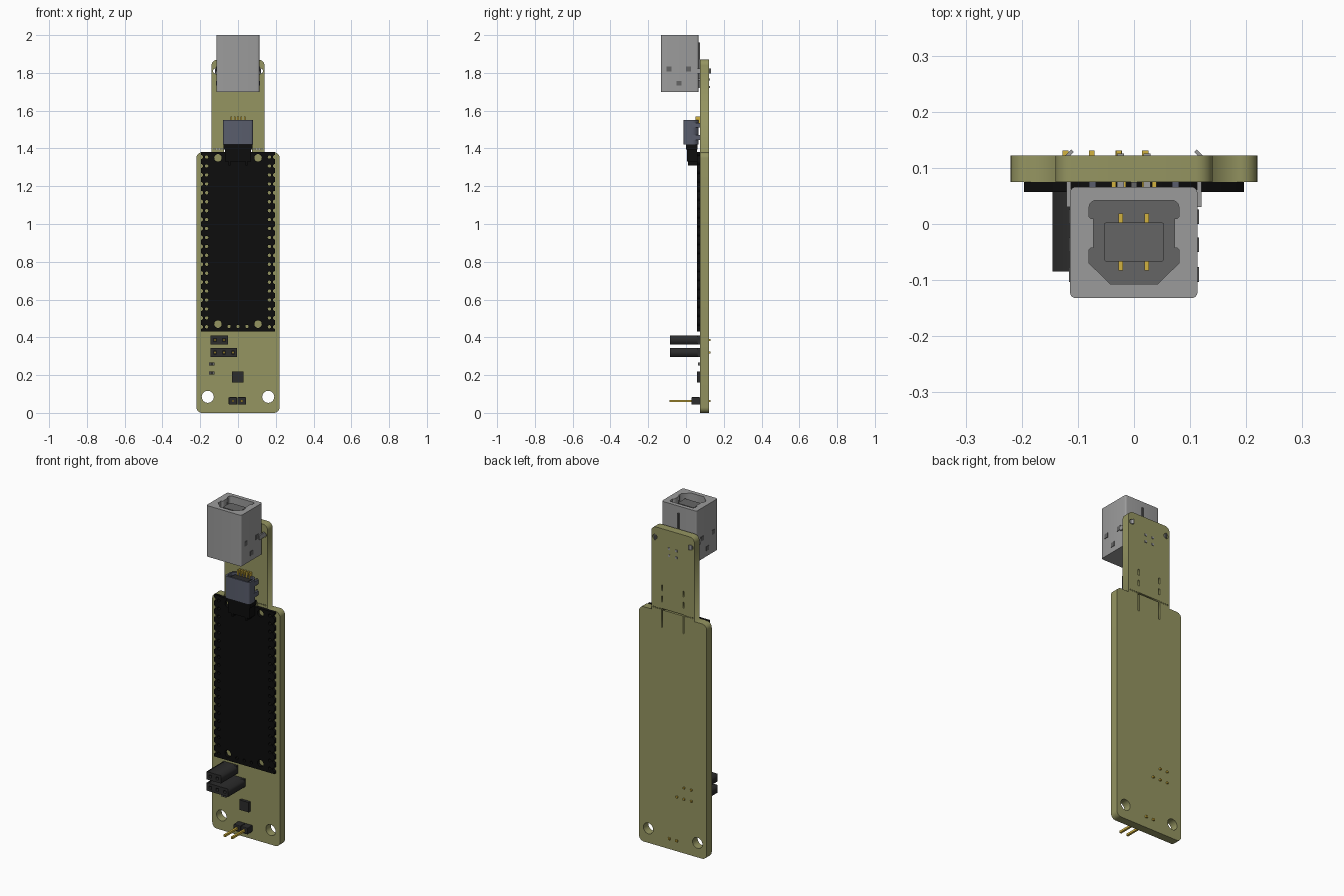
import bpy, bmesh, math
from mathutils import Vector, Matrix

if "Cube" in bpy.data.objects:
    bpy.data.objects.remove(bpy.data.objects["Cube"])


def material(name, *rgb):
    m = bpy.data.materials.new(name)
    m.diffuse_color = (*rgb, 1)
    m.use_nodes = True
    m.node_tree.nodes["Principled BSDF"].inputs["Base Color"].default_value = m.diffuse_color
    return m


OLIVE = material("board_olive", 0.30, 0.30, 0.12)
BLACK = material("solder_black", 0.004, 0.004, 0.004)
DARK = material("dark_plastic", 0.025, 0.025, 0.025)
GOLD = material("gold", 0.65, 0.45, 0.05)
STEEL = material("blue_steel", 0.10, 0.11, 0.15)
SILVER = material("shell_grey", 0.33, 0.33, 0.33)
INNER = material("inner_grey", 0.13, 0.13, 0.13)


def boxes(name, spans, mat, bevel=0):
    """One object from boxes given as (x0, x1, y0, y1, z0, z1)."""
    bm = bmesh.new()
    for x0, x1, y0, y1, z0, z1 in spans:
        c = Vector((x0 + x1, y0 + y1, z0 + z1)) / 2
        bmesh.ops.create_cube(bm, size=1, matrix=Matrix.Translation(c) @
                              Matrix.Diagonal((x1 - x0, y1 - y0, z1 - z0, 1)))
    if bevel:
        bmesh.ops.bevel(bm, geom=bm.edges[:], offset=bevel, segments=2,
                        affect='EDGES', profile=0.5)
    me = bpy.data.meshes.new(name)
    bm.to_mesh(me)
    bm.free()
    me.materials.append(mat)
    ob = bpy.data.objects.new(name, me)
    bpy.context.collection.objects.link(ob)
    return ob


def plate(name, outline, holes, lo, hi, mat, axis='Y'):
    """Extruded outline with holes; axis Y uses (x, z) points, axis Z uses (x, y)."""
    cu = bpy.data.curves.new(name, 'CURVE')
    cu.dimensions, cu.fill_mode, cu.extrude = '2D', 'BOTH', (hi - lo) / 2
    for pts in [outline] + holes:
        sp = cu.splines.new('POLY')
        sp.points.add(len(pts) - 1)
        for p, (u, v) in zip(sp.points, pts):
            p.co = (u, v, 0, 1)
        sp.use_cyclic_u = True
    cu.materials.append(mat)
    ob = bpy.data.objects.new(name, cu)
    bpy.context.collection.objects.link(ob)
    if axis == 'Y':
        ob.rotation_euler.x = math.pi / 2
        ob.location.y = (lo + hi) / 2
    else:
        ob.location.z = (lo + hi) / 2
    bpy.ops.object.select_all(action='DESELECT')
    ob.select_set(True)
    bpy.context.view_layer.objects.active = ob
    bpy.ops.object.convert(target='MESH')
    return ob


def rounded(corners, n=6):
    """Polygon from (u, v, radius) corners with filleted corners."""
    out = []
    for i, (u, v, r) in enumerate(corners):
        p = Vector((u, v))
        if r == 0:
            out.append((u, v))
            continue
        a = p + (Vector(corners[i - 1][:2]) - p).normalized() * r
        b = p + (Vector(corners[(i + 1) % len(corners)][:2]) - p).normalized() * r
        w = math.sqrt(0.5)
        for k in range(n + 1):
            t = k / n
            c0, c1, c2 = (1 - t) ** 2, 2 * w * t * (1 - t), t * t
            out.append(tuple((a * c0 + p * c1 + b * c2) / (c0 + c1 + c2)))
    return out


def rect(u0, u1, v0, v1, r=0):
    return rounded([(u0, v0, r), (u1, v0, r), (u1, v1, r), (u0, v1, r)], 4)


def circle(u, v, r, n=12):
    return [(u + r * math.cos(2 * math.pi * k / n), v + r * math.sin(2 * math.pi * k / n))
            for k in range(n)]


# main board with mounting holes, break-off perforation and relief slots
R = 0.03
outline = rounded([(-.22, 0, R), (.22, 0, R), (.22, 1.38, R), (.14, 1.38, 0),
                   (.14, 1.87, R), (-.14, 1.87, R), (-.14, 1.38, 0), (-.22, 1.38, R)])
holes = [[(-.074, 1.29), (-.066, 1.29), (-.066, 1.393), (.066, 1.393), (.066, 1.29),
          (.074, 1.29), (.074, 1.401), (-.074, 1.401)]]
for s in (-1, 1):
    holes += [circle(s * .16, .085, .032, 24), circle(s * .117, 1.81, .015, 16)]
    holes += [rect(s * .07 - .004, s * .07 + .004, z, z + .035) for z in (1.44, 1.505)]
    holes += [circle(s * (.085 + .014 * k), 1.397, .004, 8) for k in range(4)]
plate("main_board", outline, holes, .075, .122, OLIVE)

# controller board with edge notches and rows of pin holes
P = 0.0473
rows = [.905 + (k - 9.5) * P for k in range(20)]
W, NR = .196, .011


def notched_edge(s, zs):
    pts = []
    for z in zs:
        d = s
        pts += [(s * (W - NR * math.sin(a)), z - d * NR * math.cos(a))
                for a in [math.pi * k / 6 for k in range(7)]]
    return pts


outline = ([(-W, .43), (W, .43)] + notched_edge(1, rows) +
           [(W, 1.38), (-W, 1.38)] + notched_edge(-1, rows[::-1]))
holes = [circle(x, .458, .009, 10) for x in (-P, 0, P)]
for s in (-1, 1):
    holes += [circle(s * .166, z, .009, 10) for z in rows]
    holes += [circle(s * .106, z, .02, 20) for z in (.47, 1.35)]
plate("controller_board", outline, holes, .057, .075, BLACK)

# small data socket on the controller board
boxes("small_socket", [(-.07, .07, .005, .058, 1.33, 1.40),
                       (-.078, .078, .0, .06, 1.395, 1.42),
                       (-.05, -.04, .01, .058, 1.31, 1.34),
                       (.04, .05, .01, .058, 1.31, 1.34)], BLACK)

# mating plug with shell, flared lip, feet and contacts
plug = rounded([(-.08, -.012, .012), (.08, -.012, .012), (.08, .045, .012),
                (.06, .066, .008), (-.06, .066, .008), (-.08, .045, .012)], 4)
cavity = rounded([(-.07, -.002, .008), (.07, -.002, .008), (.07, .042, .008),
                  (.055, .056, .006), (-.055, .056, .006), (-.07, .042, .008)], 4)
plate("plug_shell_body", plug, [], 1.42, 1.525, STEEL, 'Z')
plate("plug_shell_rim", plug, [cavity], 1.525, 1.55, STEEL, 'Z')
boxes("plug_insert", [(-.055, .055, .01, .05, 1.52, 1.54)], DARK)
boxes("plug_feet", [(s * .074 - .006, s * .074 + .006, .03, .082, z, z + .025)
                    for s in (-1, 1) for z in (1.445, 1.51)], STEEL)
boxes("plug_contacts", [(x - .004, x + .004, .05, .075, 1.53, 1.57)
                        for x in (-.036, -.018, 0, .018, .036)], GOLD)

# square data receptacle: base block, hollow shell, inner floor and tongue
shell = rect(-.114, .113, -.132, .066, .01)
opening = rounded([(-.042, -.107, 0), (.042, -.107, 0), (.08, -.07, 0), (.08, -.043, .004),
                   (.072, -.043, 0), (.072, .01, 0), (.08, .01, .004), (.08, .042, .012),
                   (-.08, .042, .012), (-.08, .01, .004), (-.072, .01, 0),
                   (-.072, -.043, 0), (-.08, -.043, .004), (-.08, -.07, 0)], 4)
plate("receptacle_base", shell, [], 1.70, 1.84, SILVER, 'Z')
plate("receptacle_shell", shell, [opening], 1.84, 2.0, SILVER, 'Z')
plate("receptacle_floor", opening, [], 1.835, 1.845, INNER, 'Z')
plate("receptacle_tongue", rect(-.053, .053, -.067, .003, .004), [], 1.84, 1.98, INNER, 'Z')
boxes("receptacle_contacts", [(x - .004, x + .004, y - .008, y + .008, 1.84, 1.97)
                              for x in (-.024, .023) for y in (.011, -.075)], GOLD)

# receptacle details: side dimples, back seam, pins and bent board clips
boxes("receptacle_side_dimples",
      [(s * .114 - .002, s * .114 + .002, y - .013, y + .013, z - .013, z + .013)
       for s in (-1, 1) for y, z in ((-.09, 1.82), (.013, 1.82), (-.037, 1.745))], INNER)
boxes("receptacle_back_seam", [(-.005, .005, .06, .075, 1.72, 1.96)], INNER)
boxes("receptacle_pins", [(x - .006, x + .006, .06, .126, z - .006, z + .006)
                          for x in (-.024, .023) for z in (1.725, 1.765)], SILVER)
for s, side in ((-1, "left"), (1, "right")):
    boxes("receptacle_clip_" + side,
          [(s * .116 - .004, s * .116 + .004, .03, .12, 1.797, 1.823)], SILVER)
    tip = boxes("clip_tip_" + side, [(-.003, .003, -.008, .008, -.013, .013)], SILVER)
    tip.location = (s * .115, .125, 1.81)
    tip.rotation_euler.z = s * math.radians(45)

# socket headers with their through-board pins
for name, z, xs in (("upper", .386, (-.122, -.075)), ("lower", .320, (-.122, -.075, -.027))):
    x0, x1 = xs[0] - .023, xs[-1] + .023
    plate(name + "_header", rect(x0, x1, z - .023, z + .023),
          [rect(x - .008, x + .008, z - .008, z + .008) for x in xs], -.085, .06, DARK)
    boxes(name + "_header_base", [(x0, x1, .06, .075, z - .023, z + .023)], DARK)
    boxes(name + "_header_pins", [(x - .005, x + .005, .05, .131, z - .005, z + .005)
                                  for x in xs], GOLD)

# pin header at the bottom edge
boxes("pin_header", [(x - .0225, x + .0225, .028, .075, .044, .083)
                     for x in (-.027, .02)], DARK, .004)
boxes("pin_header_pins", [(x - .006, x + .006, -.087, .131, .057, .069)
                          for x in (-.027, .02)], GOLD)

# chip and two small surface components
boxes("chip", [(-.031, .028, .058, .075, .16, .218)], DARK)
boxes("small_components", [(-.146, -.132, .064, .075, z, z + .014) for z in (.204, .252)], DARK)
boxes("component_ends", [(x, x + .008, .063, .075, z, z + .015)
                         for x in (-.154, -.132) for z in (.204, .252)], INNER)
